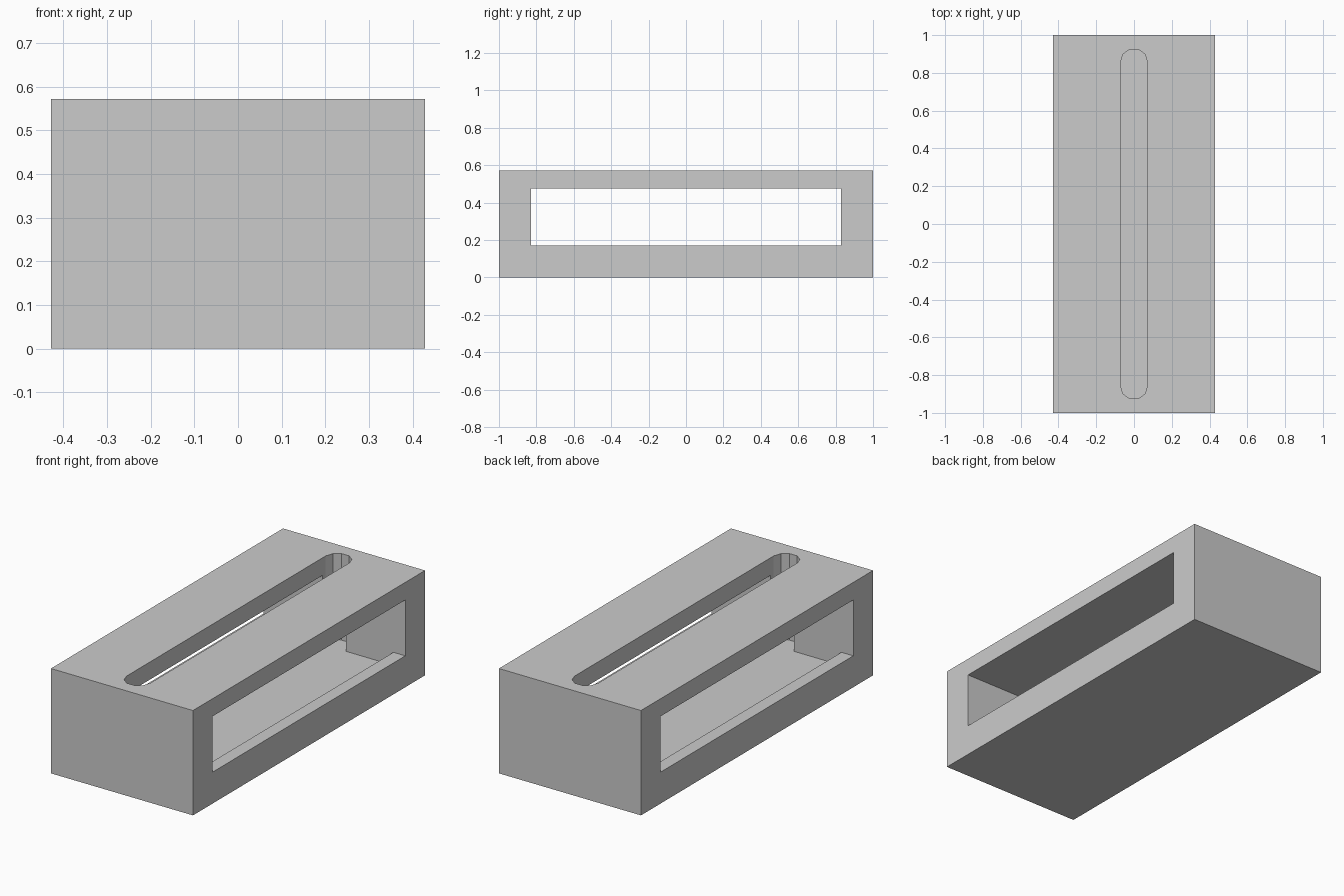
import bpy
import bmesh
import math

cube = bpy.data.objects.get("Cube")
if cube:
    bpy.data.objects.remove(cube, do_unlink=True)

LENGTH, WIDTH, HEIGHT = 2.0, 0.857, 0.572
WALL = 0.0714
FLOOR, SILL, CEILING = 0.1, 0.1714, 0.476
OPENING = 0.83          # half length of the side openings
SLOT_END, SLOT_R = 0.9286, 0.0714
ARC_STEPS = 5

grey = bpy.data.materials.new("light grey")
grey.use_nodes = True
grey.diffuse_color = (0.6, 0.6, 0.6, 1)
grey.node_tree.nodes["Principled BSDF"].inputs["Base Color"].default_value = (0.6, 0.6, 0.6, 1)


def prism(name, outline, z0, z1):
    """Extrude a flat outline from z0 up to z1."""
    bm = bmesh.new()
    base = bm.faces.new([bm.verts.new((x, y, z0)) for x, y in outline])
    top = bmesh.ops.extrude_face_region(bm, geom=[base])["geom"]
    verts = [v for v in top if isinstance(v, bmesh.types.BMVert)]
    bmesh.ops.translate(bm, verts=verts, vec=(0, 0, z1 - z0))
    bmesh.ops.recalc_face_normals(bm, faces=bm.faces)
    mesh = bpy.data.meshes.new(name)
    bm.to_mesh(mesh)
    bm.free()
    obj = bpy.data.objects.new(name, mesh)
    bpy.context.collection.objects.link(obj)
    mesh.materials.append(grey)
    return obj


def rectangle(hx, hy):
    return [(-hx, -hy), (hx, -hy), (hx, hy), (-hx, hy)]


def rounded_slot(radius, end):
    points = []
    for start, cy in ((0, end - radius), (math.pi, radius - end)):
        for i in range(ARC_STEPS + 1):
            a = start + math.pi * i / ARC_STEPS
            points.append((radius * math.cos(a), cy + radius * math.sin(a)))
    return points


# Solid block
body = prism("box_body", rectangle(WIDTH / 2, LENGTH / 2), 0, HEIGHT)

# Side openings, sunken tray and rounded top slot
cutters = [
    prism("side_opening_cutter", rectangle(WIDTH, OPENING), SILL, CEILING),
    prism("tray_cutter", rectangle(WIDTH / 2 - WALL, OPENING), FLOOR, CEILING),
    prism("top_slot_cutter", rounded_slot(SLOT_R, SLOT_END), FLOOR, HEIGHT + 0.1),
]
for cutter in cutters:
    mod = body.modifiers.new(cutter.name, "BOOLEAN")
    mod.operation = "DIFFERENCE"
    mod.solver = "EXACT"
    mod.object = cutter

# Bake the cuts, then discard the cutters
bpy.context.view_layer.update()
evaluated = body.evaluated_get(bpy.context.evaluated_depsgraph_get())
baked = bpy.data.meshes.new_from_object(evaluated)
body.modifiers.clear()
body.data = baked
for cutter in cutters:
    bpy.data.objects.remove(cutter, do_unlink=True)
